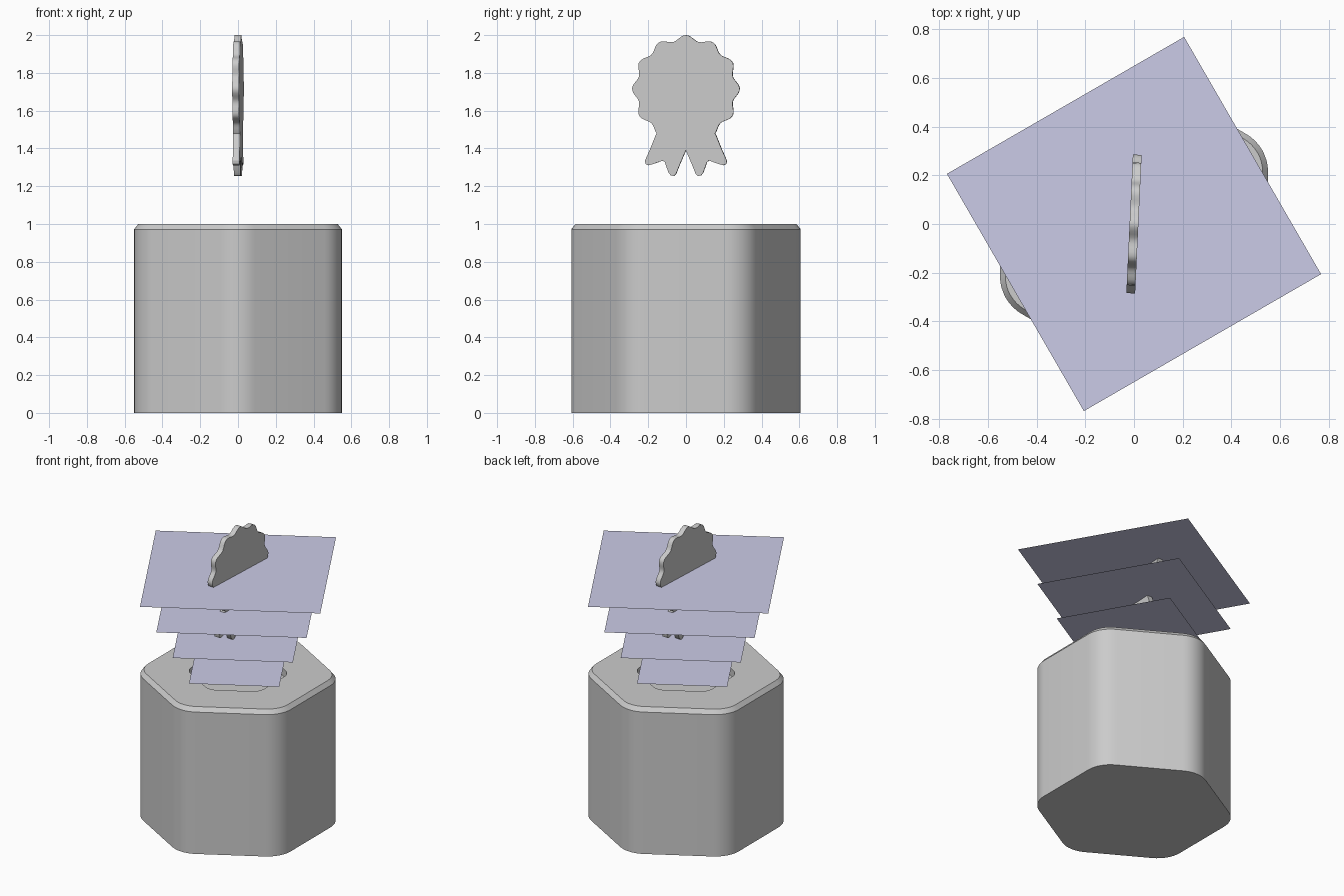
import bpy, bmesh, math
from mathutils import Vector

if "Cube" in bpy.data.objects:
    bpy.data.objects.remove(bpy.data.objects["Cube"])


def material(name, rgb):
    m = bpy.data.materials.new(name)
    m.diffuse_color = (*rgb, 1)
    m.use_nodes = True
    m.node_tree.nodes["Principled BSDF"].inputs["Base Color"].default_value = m.diffuse_color
    return m


grey = material("metal_grey", (0.6, 0.6, 0.6))
lilac = material("pale_lilac", (0.6, 0.6, 0.8))


def finish(name, bm, mat, smooth=False):
    mesh = bpy.data.meshes.new(name)
    bm.to_mesh(mesh)
    bm.free()
    obj = bpy.data.objects.new(name, mesh)
    bpy.context.collection.objects.link(obj)
    mesh.materials.append(mat)
    if smooth:
        bpy.ops.object.select_all(action='DESELECT')
        obj.select_set(True)
        bpy.context.view_layer.objects.active = obj
        bpy.ops.object.shade_smooth_by_angle(angle=math.radians(30))
    return obj


def rounded_hexagon(apothem, radius, z, steps=8):
    """Hexagon with filleted corners, flat sides facing +x and -x."""
    pts = []
    reach = (apothem - radius) / math.cos(math.pi / 6)
    for k in range(6):
        corner = math.radians(30 + 60 * k)
        for i in range(steps + 1):
            a = corner + math.radians(-30 + 60 * i / steps)
            pts.append(Vector((reach * math.cos(corner) + radius * math.cos(a),
                               reach * math.sin(corner) + radius * math.sin(a), z)))
    return pts


# Pedestal: chamfered hexagonal block with a shallow half-size recess on top
profile = [(0.55, 0.18, 0), (0.55, 0.18, 0.972), (0.528, 0.158, 1),
           (0.275, 0.09, 1), (0.275, 0.09, 0.95)]
bm = bmesh.new()
rings = [[bm.verts.new(p) for p in rounded_hexagon(*level)] for level in profile]
n = len(rings[0])
for lo, hi in zip(rings, rings[1:]):
    for i in range(n):
        j = (i + 1) % n
        bm.faces.new((lo[i], lo[j], hi[j], hi[i]))
bm.faces.new(rings[0][::-1])
bm.faces.new(rings[-1])
finish("pedestal", bm, grey, smooth=True)

# Light sheets: four thin squares growing upward
for k in range(4):
    half = 0.562 * (3 + k) / 6
    z = 1.04 + 0.215 * k
    bm = bmesh.new()
    corner = half * math.sqrt(2)
    bm.faces.new([bm.verts.new((corner * math.cos(a), corner * math.sin(a), z))
                  for a in (math.radians(75 + 90 * i) for i in range(4))])
    finish(f"light_sheet_{k + 1}", bm, lilac)

# Rosette: scalloped disc with two ribbon tails, one half outline mirrored
half_outline = []
for i in range(49):
    t = math.radians(147) * i / 48
    r = 0.271 + 0.014 * math.cos(12 * t)
    half_outline.append((r * math.sin(t), 1.715 + r * math.cos(t)))
half_outline += [(0.158, 1.475), (0.188, 1.40), (0.217, 1.335), (0.214, 1.318), (0.20, 1.311),
                 (0.178, 1.316), (0.122, 1.336), (0.112, 1.328), (0.092, 1.272),
                 (0.080, 1.257), (0.064, 1.254), (0.052, 1.266), (0.03, 1.32)]
outline = half_outline + [(0, 1.39)] + [(-y, z) for y, z in half_outline[:0:-1]]
thick = 0.036
bm = bmesh.new()
face = bm.faces.new([bm.verts.new((-thick / 2, y, z)) for y, z in outline])
ext = bmesh.ops.extrude_face_region(bm, geom=[face])
bmesh.ops.translate(bm, vec=(thick, 0, 0),
                    verts=[v for v in ext["geom"] if isinstance(v, bmesh.types.BMVert)])
bmesh.ops.recalc_face_normals(bm, faces=bm.faces)
rosette = finish("ribbon_rosette", bm, grey, smooth=True)
rosette.rotation_euler.z = math.radians(-2.7)
